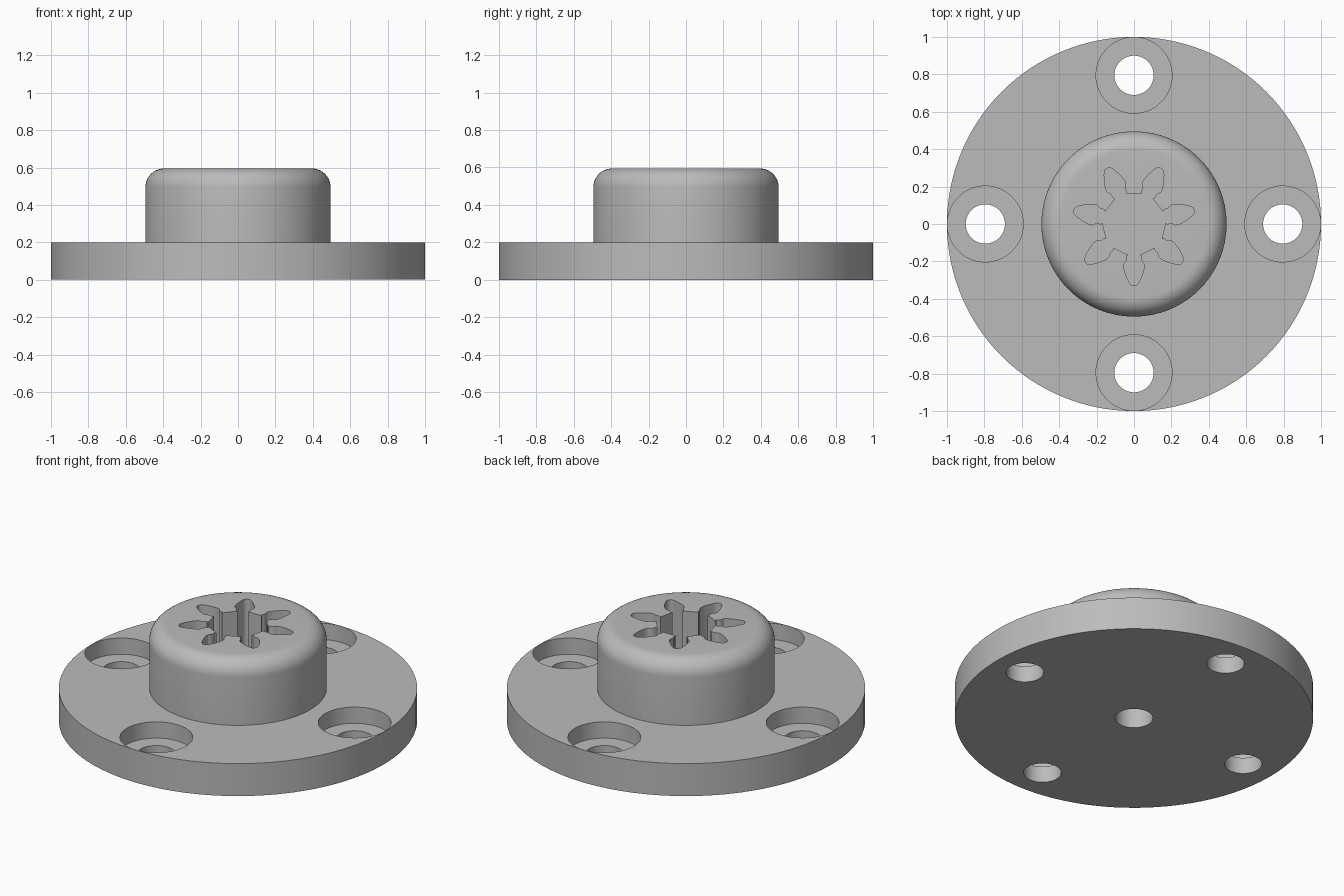
import bpy, bmesh
from math import sin, cos, pi, radians
from mathutils import Matrix, Vector

cube = bpy.data.objects.get("Cube")
if cube:
    bpy.data.objects.remove(cube, do_unlink=True)

grey = bpy.data.materials.new("plain_grey")
grey.use_nodes = True
colour = (0.5, 0.5, 0.5, 1)
grey.diffuse_color = colour
grey.node_tree.nodes["Principled BSDF"].inputs["Base Color"].default_value = colour


def finish(name, bm):
    bmesh.ops.recalc_face_normals(bm, faces=bm.faces)
    mesh = bpy.data.meshes.new(name)
    bm.to_mesh(mesh)
    bm.free()
    mesh.materials.append(grey)
    obj = bpy.data.objects.new(name, mesh)
    bpy.context.collection.objects.link(obj)
    return obj


def lathe(name, profile, steps=128):
    """Turn an (r, z) profile, starting and ending on the axis."""
    bm = bmesh.new()
    verts = [bm.verts.new((r, 0, z)) for r, z in profile]
    edges = [bm.edges.new(pair) for pair in zip(verts, verts[1:])]
    bmesh.ops.spin(bm, geom=verts + edges, axis=(0, 0, 1), cent=(0, 0, 0),
                   angle=2 * pi, steps=steps, use_merge=True)
    bmesh.ops.remove_doubles(bm, verts=bm.verts, dist=1e-5)
    return finish(name, bm)


def prism(name, outline, bottom, top):
    """Raise a flat (x, y) outline from bottom to top."""
    bm = bmesh.new()
    face = bm.faces.new([bm.verts.new((x, y, bottom)) for x, y in outline])
    raised = bmesh.ops.extrude_face_region(bm, geom=[face], use_keep_orig=True)
    bmesh.ops.translate(bm, vec=(0, 0, top - bottom),
                        verts=[v for v in raised["geom"] if isinstance(v, bmesh.types.BMVert)])
    return finish(name, bm)


def circle(radius, x=0, y=0, n=64):
    return [(x + radius * cos(2 * pi * i / n), y + radius * sin(2 * pi * i / n)) for i in range(n)]


# Flange and rounded hub turned as one body
FLANGE, HUB, TOP, ROUND = 0.2, 0.495, 0.595, 0.1
profile = [(0, 0), (1, 0), (1, FLANGE), (HUB, FLANGE)]
profile += [(HUB - ROUND + ROUND * cos(a), TOP - ROUND + ROUND * sin(a))
            for a in (radians(9 * i) for i in range(11))]
body = lathe("flanged_hub", profile + [(0, TOP)])

# Centre hole and four counterbored bolt holes
cutters = [prism("centre_hole_cutter", circle(0.105), -0.1, 0.8)]
for i in range(4):
    x, y = 0.795 * cos(i * pi / 2), 0.795 * sin(i * pi / 2)
    cutters.append(prism("bolt_hole_cutter", circle(0.105, x, y), -0.1, 0.3))
    cutters.append(prism("counterbore_cutter", circle(0.203, x, y), 0.1, 0.31))

# Seven-toothed socket: half a tooth as (half width, distance from centre)
half = [(0.03, 0.166), (0.037, 0.17), (0.04, 0.178), (0.039, 0.19), (0.045, 0.203),
        (0.054, 0.215), (0.055, 0.23), (0.051, 0.25), (0.043, 0.275), (0.03, 0.305),
        (0.02, 0.322), (0.01, 0.329)]
tooth = [(-w, d) for w, d in half] + [(0, 0.33)] + [(w, d) for w, d in reversed(half)]
socket = []
for i in range(7):
    turn = Matrix.Rotation(pi - 2 * pi * i / 7, 2)
    socket += [tuple(turn @ Vector(p)) for p in tooth]
cutters.append(prism("socket_cutter", socket, FLANGE, 0.8))

# Cut every opening out of the body
for cutter in cutters:
    cutter.hide_render = True
    cut = body.modifiers.new(cutter.name, "BOOLEAN")
    cut.operation = "DIFFERENCE"
    cut.solver = "EXACT"
    cut.object = cutter

bpy.ops.object.select_all(action="DESELECT")
body.select_set(True)
bpy.context.view_layer.objects.active = body
for modifier in list(body.modifiers):
    bpy.ops.object.modifier_apply(modifier=modifier.name)
for cutter in cutters:
    bpy.data.objects.remove(cutter, do_unlink=True)
bpy.ops.object.shade_smooth_by_angle(angle=radians(30))
